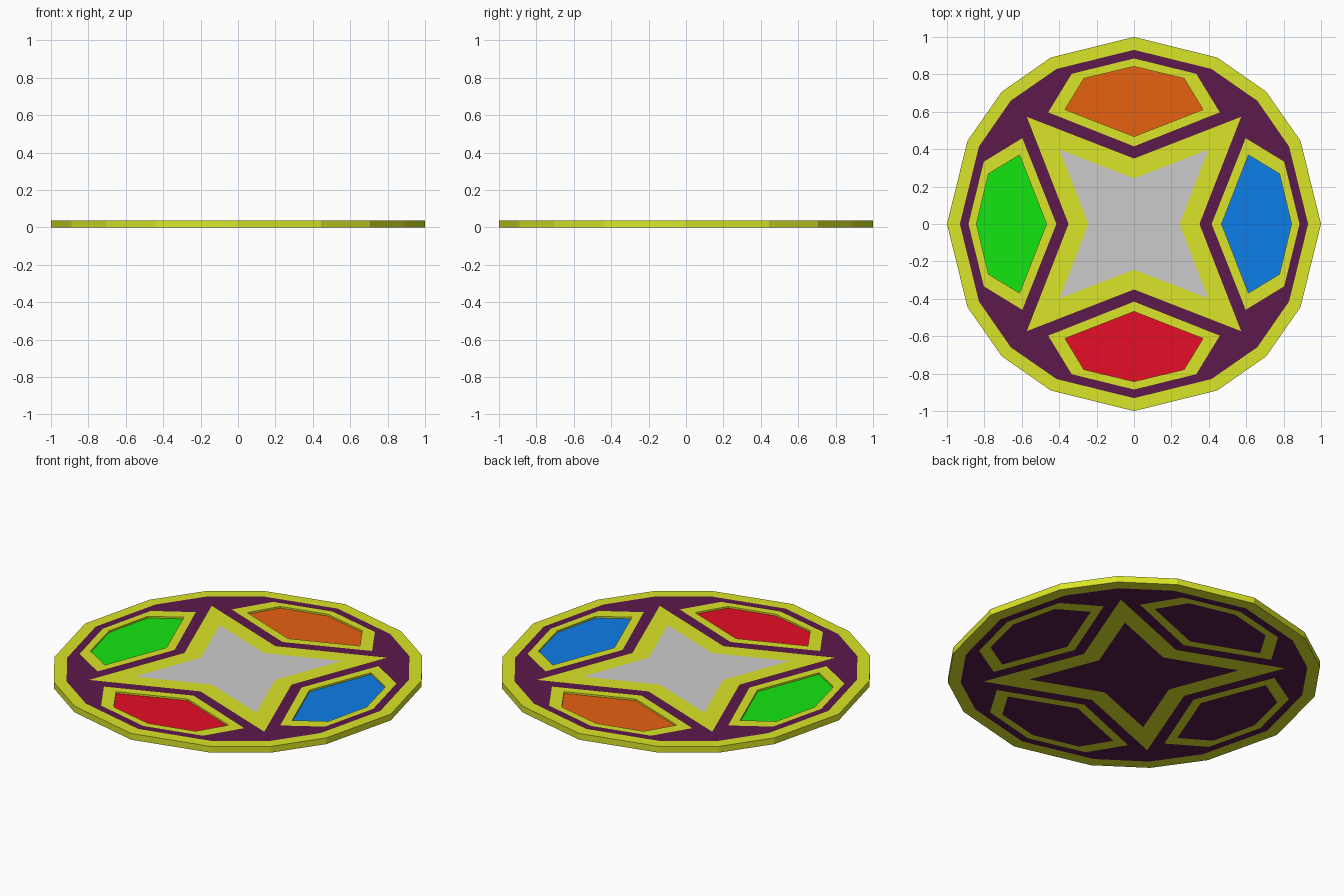
import bpy, bmesh
from math import pi
from mathutils import Matrix

if "Cube" in bpy.data.objects:
    bpy.data.objects.remove(bpy.data.objects["Cube"])

H = 0.037      # disc thickness
BACK = 0.01    # thickness of the dark backing
SUNK = 0.027   # top of the recessed panels


def material(name, rgb):
    m = bpy.data.materials.new(name)
    m.diffuse_color = (*rgb, 1)
    m.use_nodes = True
    m.node_tree.nodes["Principled BSDF"].inputs["Base Color"].default_value = m.diffuse_color
    return m


yellow = material("yellow", (0.70, 0.78, 0.02))
purple = material("purple", (0.107, 0.01, 0.073))


def slab(name, loops, z0, z1, mat=None):
    """Extrude flat outlines (inner outlines become holes) from z0 to z1."""
    cu = bpy.data.curves.new(name, 'CURVE')
    cu.dimensions, cu.fill_mode, cu.extrude = '2D', 'BOTH', (z1 - z0) / 2
    for pts in loops:
        s = cu.splines.new('POLY')
        s.points.add(len(pts) - 1)
        for p, (x, y) in zip(s.points, pts):
            p.co = (x, y, 0, 1)
        s.use_cyclic_u = True
    tmp = bpy.data.objects.new("tmp", cu)
    bpy.context.collection.objects.link(tmp)
    dg = bpy.context.evaluated_depsgraph_get()
    me = bpy.data.meshes.new_from_object(tmp.evaluated_get(dg))
    bpy.data.objects.remove(tmp)
    bm = bmesh.new()
    bm.from_mesh(me)
    bmesh.ops.remove_doubles(bm, verts=bm.verts, dist=1e-5)
    bmesh.ops.translate(bm, verts=bm.verts, vec=(0, 0, (z0 + z1) / 2))
    bmesh.ops.recalc_face_normals(bm, faces=bm.faces)
    for f in bm.faces:
        f.smooth = False
    bm.to_mesh(me)
    bm.free()
    me.name = name
    me.materials.clear()
    if mat:
        me.materials.append(mat)
    ob = bpy.data.objects.new(name, me)
    bpy.context.collection.objects.link(ob)
    return ob


def turn(pts, k):
    """Rotate an outline clockwise by k quarter turns."""
    r = Matrix.Rotation(-k * pi / 2, 2)
    return [(r[0][0] * x + r[0][1] * y, r[1][0] * x + r[1][1] * y) for x, y in pts]


def ring(quarter):
    return [p for k in range(4) for p in turn(quarter, k)]


def panel(top, shoulder, corner, bottom):
    right = [shoulder, corner]
    return [(0, top)] + right + [(0, bottom)] + [(-x, y) for x, y in reversed(right)]


# Outlines
rim_out = ring([(0, 1), (0.445, 0.89), (0.707, 0.707), (0.89, 0.445)])
rim_in = ring([(0, 0.931), (0.414, 0.829), (0.659, 0.659), (0.829, 0.414)])
star_out = ring([(0, 0.35), (0.573, 0.573)])
star_in = ring([(0, 0.244), (0.398, 0.398)])
panel_out = panel(0.885, (0.333, 0.803), (0.459, 0.597), 0.415)
panel_in = panel(0.842, (0.268, 0.778), (0.369, 0.612), 0.468)

# Rim, dark field and centre star
slab("rim", [rim_out, rim_in], 0, H, yellow)
slab("field", [rim_in, star_out] + [turn(panel_out, k) for k in range(4)], 0, H, purple)
slab("star_frame", [star_out, star_in], 0, H, yellow)
slab("star_backing", [star_in], 0, BACK, purple)
slab("star", [star_in], BACK, H)

# Four framed, recessed panels
colours = [("orange", (0.79, 0.119, 0.005)), ("blue", (0.004, 0.209, 0.823)),
           ("red", (0.79, 0.004, 0.02)), ("green", (0.007, 0.79, 0.005))]
for k, (name, rgb) in enumerate(colours):
    outer, inner = turn(panel_out, k), turn(panel_in, k)
    slab(name + "_panel_frame", [outer, inner], 0, H, yellow)
    slab(name + "_panel_backing", [inner], 0, BACK, purple)
    slab(name + "_panel", [inner], BACK, SUNK, material(name, rgb))
